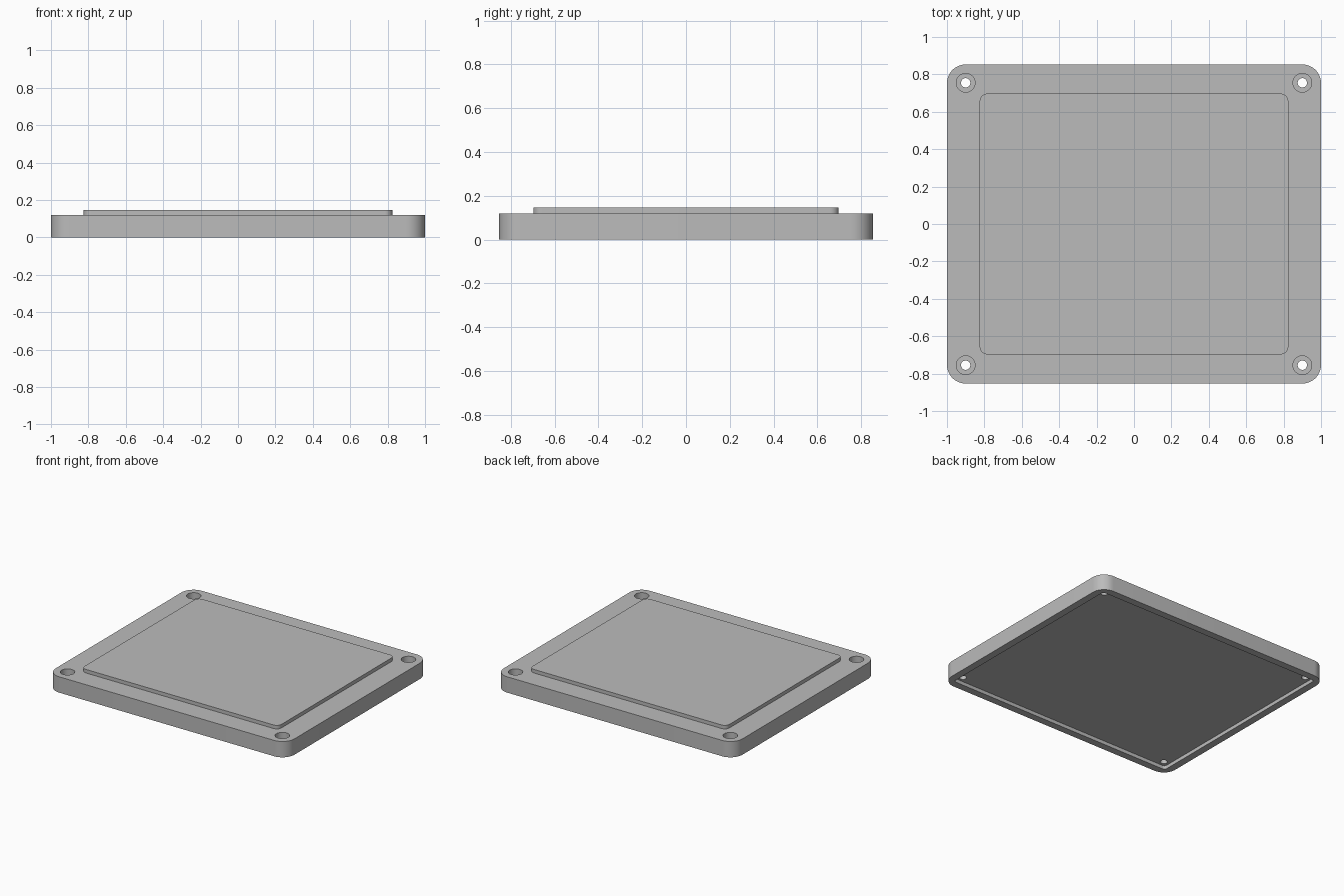
import bpy, bmesh, math

if "Cube" in bpy.data.objects:
    bpy.data.objects.remove(bpy.data.objects["Cube"], do_unlink=True)

# Overall dimensions
HALF_X, HALF_Y = 1.0, 0.853
BODY_TOP, PANEL_TOP = 0.12, 0.147
RECESS, RIM = 0.027, 0.055
HOLE_X, HOLE_Y = 0.9, 0.755
BORE_FLOOR = 0.055

grey = bpy.data.materials.new("plain grey")
grey.use_nodes = True
colour = (0.5, 0.5, 0.5, 1)
grey.diffuse_color = colour
grey.node_tree.nodes["Principled BSDF"].inputs["Base Color"].default_value = colour


def prism(name, outline, z0, z1):
    """Extrude a flat outline from z0 to z1."""
    bm = bmesh.new()
    base = bm.faces.new([bm.verts.new((x, y, z0)) for x, y in outline])
    top = bmesh.ops.extrude_face_region(bm, geom=[base])["geom"]
    verts = [v for v in top if isinstance(v, bmesh.types.BMVert)]
    bmesh.ops.translate(bm, verts=verts, vec=(0, 0, z1 - z0))
    bmesh.ops.recalc_face_normals(bm, faces=bm.faces)
    mesh = bpy.data.meshes.new(name)
    bm.to_mesh(mesh)
    bm.free()
    mesh.materials.append(grey)
    obj = bpy.data.objects.new(name, mesh)
    bpy.context.collection.objects.link(obj)
    return obj


def rounded_rect(hx, hy, r, steps=10):
    points = []
    for corner, (sx, sy) in enumerate([(1, 1), (-1, 1), (-1, -1), (1, -1)]):
        for i in range(steps + 1):
            a = (corner + i / steps) * math.pi / 2
            points.append((sx * (hx - r) + r * math.cos(a),
                           sy * (hy - r) + r * math.sin(a)))
    return points


def circle(cx, cy, r, sides=40):
    return [(cx + r * math.cos(i * math.tau / sides),
             cy + r * math.sin(i * math.tau / sides)) for i in range(sides)]


def combine(target, tool, operation):
    """Apply a boolean and discard the tool object."""
    tool.hide_render = True
    mod = target.modifiers.new("boolean", "BOOLEAN")
    mod.operation, mod.object, mod.solver = operation, tool, "EXACT"
    bpy.ops.object.select_all(action="DESELECT")
    target.select_set(True)
    bpy.context.view_layer.objects.active = target
    bpy.ops.object.modifier_apply(modifier=mod.name)
    bpy.data.objects.remove(tool, do_unlink=True)


# Cover plate with a raised panel on top
cover = prism("cover_plate", rounded_rect(HALF_X, HALF_Y, 0.1), 0, BODY_TOP)
panel = prism("raised_panel", rounded_rect(0.825, 0.697, 0.04), BODY_TOP - 0.03, PANEL_TOP)
combine(cover, panel, "UNION")

# Shallow recess underneath, leaving a thin rim
recess = prism("recess_cutter", rounded_rect(HALF_X - RIM, HALF_Y - RIM, 0.02), -0.1, RECESS)
combine(cover, recess, "DIFFERENCE")

# Counterbored screw hole in each corner
for sx in (-1, 1):
    for sy in (-1, 1):
        x, y = sx * HOLE_X, sy * HOLE_Y
        combine(cover, prism("bore_cutter", circle(x, y, 0.05), BORE_FLOOR, 0.3), "DIFFERENCE")
        combine(cover, prism("hole_cutter", circle(x, y, 0.025), -0.1, 0.3), "DIFFERENCE")

bpy.ops.object.shade_smooth_by_angle(angle=math.radians(30))
